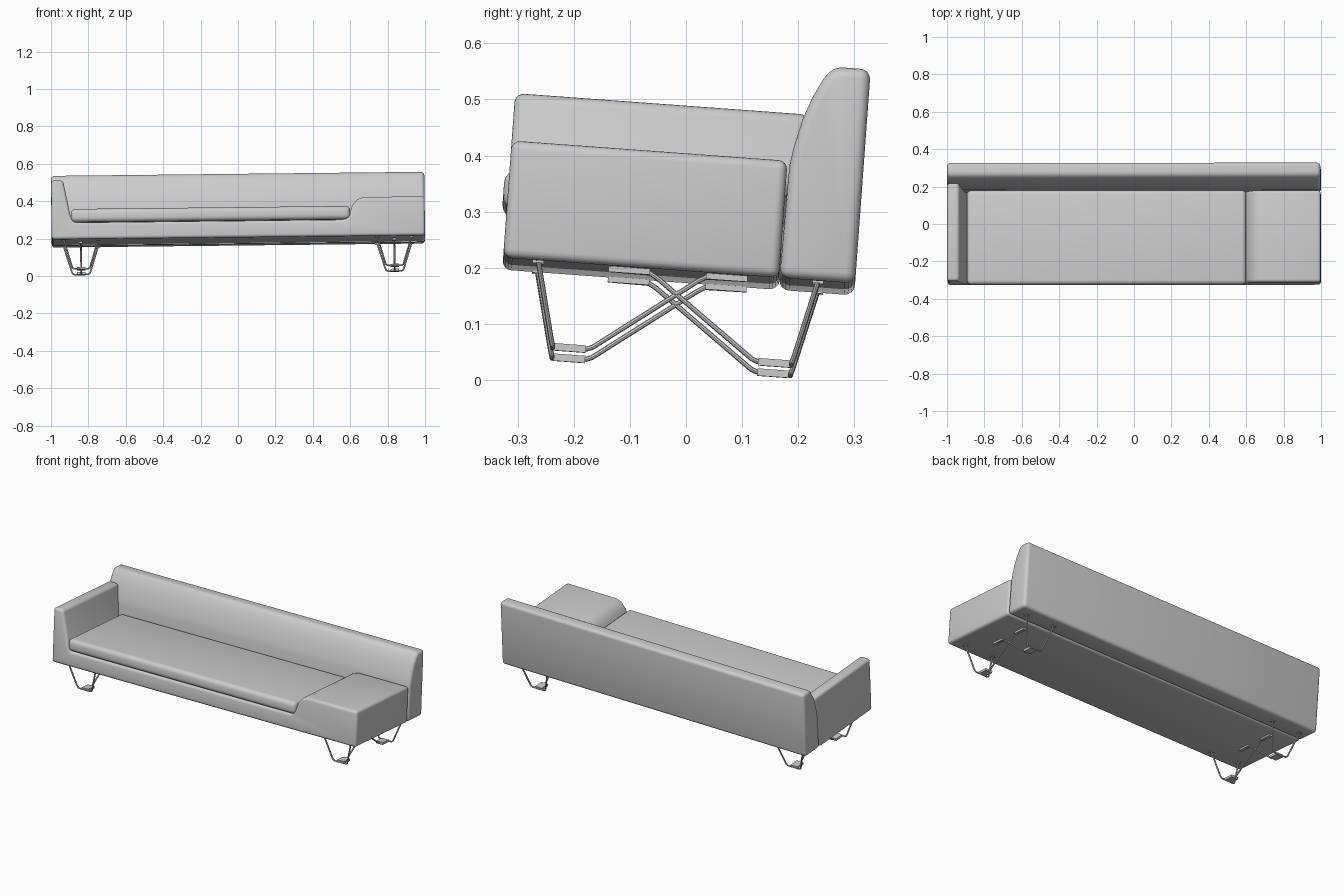
import bpy, bmesh, math
from mathutils import Matrix

cube = bpy.data.objects.get("Cube")
if cube:
    bpy.data.objects.remove(cube, do_unlink=True)

# The whole sofa stands slightly tilted
TILT = Matrix.Rotation(-0.073, 4, 'X') @ Matrix.Rotation(-0.011, 4, 'Y')

GREY = (0.6, 0.6, 0.6, 1.0)
grey = bpy.data.materials.new("plain grey")
grey.use_nodes = True
grey.diffuse_color = GREY
grey.node_tree.nodes["Principled BSDF"].inputs["Base Color"].default_value = GREY


def finish(name, data, bevel=0.0, segments=4):
    """Link the data, bake its bevel, smooth it and place it."""
    obj = bpy.data.objects.new(name, data)
    bpy.context.collection.objects.link(obj)
    if bevel:
        mod = obj.modifiers.new("Rounded edges", 'BEVEL')
        mod.width = bevel
        mod.segments = segments
        mod.limit_method = 'ANGLE'
        mod.angle_limit = math.radians(40)
        mod.use_clamp_overlap = False
    graph = bpy.context.evaluated_depsgraph_get()
    mesh = bpy.data.meshes.new_from_object(obj.evaluated_get(graph))
    bpy.data.objects.remove(obj, do_unlink=True)
    mesh.shade_smooth()
    mesh.set_sharp_from_angle(angle=math.radians(35))
    mesh.materials.clear()
    mesh.materials.append(grey)
    result = bpy.data.objects.new(name, mesh)
    bpy.context.collection.objects.link(result)
    result.matrix_world = TILT
    return result


def prism(name, profile, axis, start, end, bevel, adjust=None):
    """Extrude a profile of (horizontal, z) points along x or y."""
    bm = bmesh.new()
    rings = []
    for d in (start, end):
        rings.append([bm.verts.new((d, h, z) if axis == 'x' else (h, d, z))
                      for h, z in profile])
    n = len(profile)
    bm.faces.new(rings[0])
    bm.faces.new(rings[1])
    for i in range(n):
        j = (i + 1) % n
        bm.faces.new((rings[0][i], rings[0][j], rings[1][j], rings[1][i]))
    if adjust:
        for v in bm.verts:
            adjust(v)
    bmesh.ops.recalc_face_normals(bm, faces=bm.faces)
    mesh = bpy.data.meshes.new(name)
    bm.to_mesh(mesh)
    bm.free()
    return finish(name, mesh, bevel)


def box(name, low, high, bevel=0.0):
    rect = [(low[1], low[2]), (high[1], low[2]), (high[1], high[2]), (low[1], high[2])]
    return prism(name, rect, 'x', low[0], high[0], bevel)


def rod(name, points):
    curve = bpy.data.curves.new(name, 'CURVE')
    curve.dimensions = '3D'
    curve.bevel_depth = 0.0045
    curve.bevel_resolution = 2
    curve.use_fill_caps = True
    spline = curve.splines.new('POLY')
    spline.points.add(len(points) - 1)
    for p, co in zip(spline.points, points):
        p.co = (*co, 1)
    return finish(name, curve)


LEFT, RIGHT = 1.002, -0.994
FRONT, SEAM, BASE = -0.341, 0.152, 0.183


# Seat body: tall arm on one side, low block on the other
def meet_backrest(v):
    if v.co.y > 0 and v.co.z > 0.45:
        v.co.y = 0.185


seat_profile = [(RIGHT, BASE), (LEFT, BASE), (LEFT, 0.392), (0.675, 0.392),
                (0.642, 0.38), (0.613, 0.345), (0.597, 0.295), (0.57, 0.272),
                (-0.872, 0.272), (-0.893, 0.31), (-0.93, 0.498), (RIGHT, 0.498)]
prism("seat_body", seat_profile, 'y', FRONT, SEAM, 0.016, meet_backrest)

# Backrest with a leaning, curved front
back_profile = [(SEAM + 0.001, BASE), (0.288, BASE), (0.288, 0.565), (0.222, 0.565),
                (0.205, 0.542), (0.188, 0.508), (0.174, 0.47), (0.162, 0.42),
                (0.156, 0.385)]
prism("backrest", back_profile, 'x', RIGHT, LEFT, 0.018)

# Seat cushion
box("seat_cushion", (-0.89, -0.349, 0.274), (0.603, 0.157, 0.345), 0.024)

# Crossed wire legs, mirrored front to back and side to side
MID = -0.028
for side, x in (("left", 0.838), ("right", -0.838)):
    for end, s in (("front", -1), ("back", 1)):
        label = f"{side}_{end}"

        def place(dx, d, z):
            return (x + dx, MID + s * d, z)

        def plate(name, half, d0, d1, z0, z1):
            ys = sorted((MID + s * d0, MID + s * d1))
            box(f"{label}_{name}", (x - half, ys[0], z0), (x + half, ys[1], z1))

        # U-shaped outer wire
        half_u = [(0.092, 0.25, BASE), (0.05, 0.217, 0.046),
                  (0.046, 0.214, 0.036), (0.037, 0.213, 0.031)]
        rod(f"{label}_leg_loop", [place(*p) for p in half_u] +
            [place(-a, d, z) for a, d, z in reversed(half_u)])

        # Diagonal brace running to the opposite side
        rod(f"{label}_leg_brace", [place(0, d, z) for d, z in (
            (0.213, 0.032), (0.152, 0.033), (0.142, 0.037),
            (-0.036, 0.168), (-0.05, 0.176), (-0.123, 0.177))])

        # Foot plate and mounting tabs
        plate("foot_plate", 0.022, 0.154, 0.212, 0.026, 0.039)
        plate("brace_mount", 0.009, -0.05, -0.124, 0.173, BASE + 0.002)
        for dx in (-0.092, 0.092):
            ys = MID + s * 0.25
            box(f"{label}_leg_tab", (x + dx - 0.012, ys - 0.01, BASE - 0.004),
                (x + dx + 0.012, ys + 0.01, BASE + 0.002))
